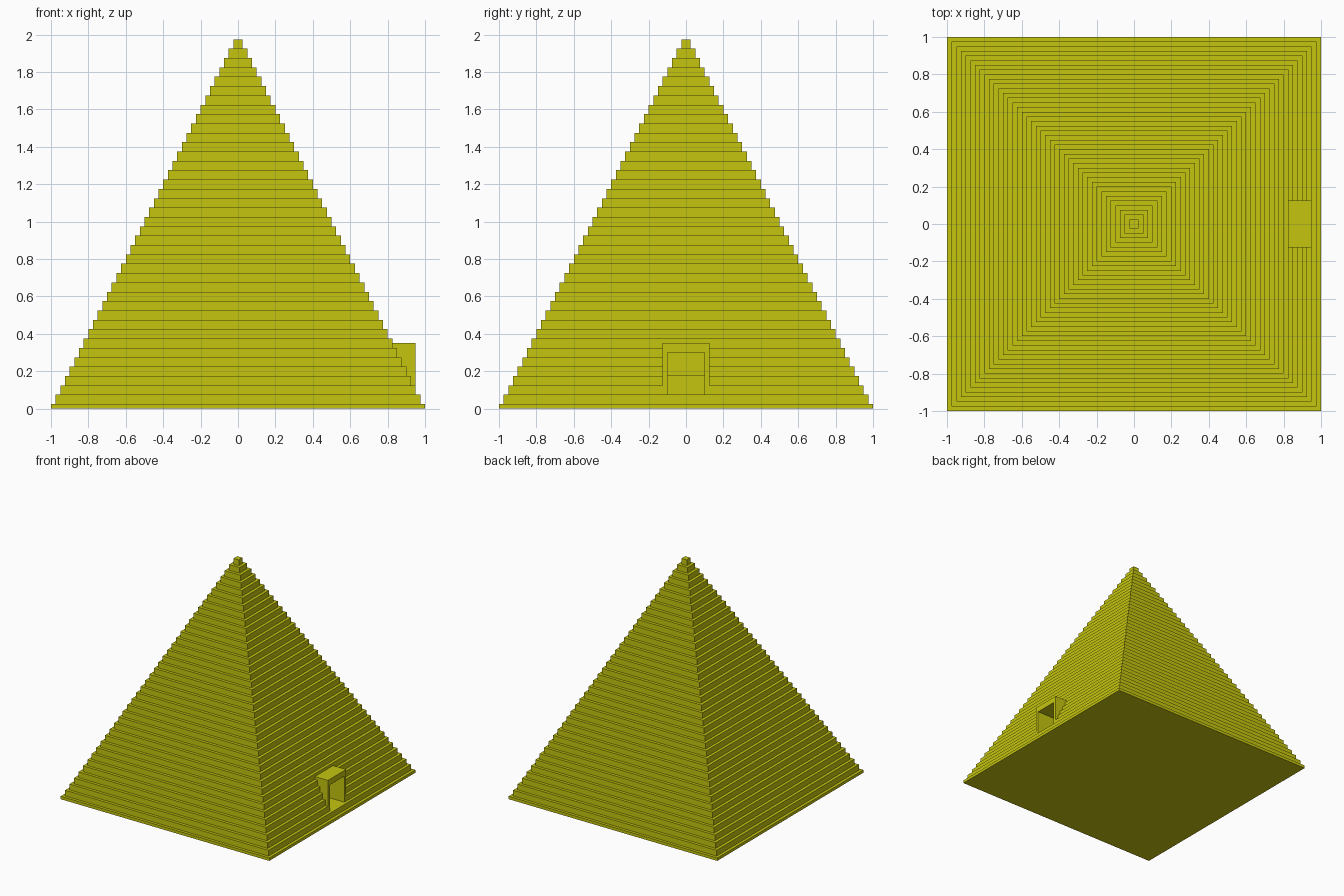
import bpy
import bmesh

cube = bpy.data.objects.get("Cube")
if cube:
    bpy.data.objects.remove(cube, do_unlink=True)

# Single yellow stone colour
STONE = (0.56, 0.56, 0.005, 1.0)
stone = bpy.data.materials.new("yellow stone")
stone.use_nodes = True
stone.diffuse_color = STONE
bsdf = next(n for n in stone.node_tree.nodes if n.type == "BSDF_PRINCIPLED")
bsdf.inputs["Base Color"].default_value = STONE
bsdf.inputs["Roughness"].default_value = 0.8


def make_object(name, bm):
    bmesh.ops.recalc_face_normals(bm, faces=bm.faces)
    mesh = bpy.data.meshes.new(name)
    bm.to_mesh(mesh)
    bm.free()
    mesh.materials.append(stone)
    obj = bpy.data.objects.new(name, mesh)
    bpy.context.collection.objects.link(obj)
    return obj


def prism(name, profile, half_width):
    """Extrude an (x, z) outline along y, centred on y = 0."""
    bm = bmesh.new()
    face = bm.faces.new([bm.verts.new((x, -half_width, z)) for x, z in profile])
    moved = bmesh.ops.extrude_face_region(bm, geom=[face])["geom"]
    bmesh.ops.translate(bm, vec=(0, 2 * half_width, 0),
                        verts=[v for v in moved if isinstance(v, bmesh.types.BMVert)])
    return make_object(name, bm)


def carve(obj, cutter):
    mod = obj.modifiers.new("doorway", "BOOLEAN")
    mod.operation = "DIFFERENCE"
    mod.solver = "EXACT"
    mod.object = cutter
    bpy.context.view_layer.objects.active = obj
    bpy.ops.object.modifier_apply(modifier=mod.name)


# Stepped pyramid: square rings joined into one closed shell
STEPS, RISE, TREAD = 40, 0.05, 0.025
bm = bmesh.new()
rings = []
for i in range(STEPS):
    h = 1.0 - TREAD * i
    for z in (max(0.0, RISE * i - 0.025), RISE * i + 0.025):
        rings.append([bm.verts.new((sx * h, sy * h, z))
                      for sx, sy in ((-1, -1), (1, -1), (1, 1), (-1, 1))])
for low, high in zip(rings, rings[1:]):
    for k in range(4):
        n = (k + 1) % 4
        bm.faces.new((low[k], low[n], high[n], high[k]))
bm.faces.new(rings[0][::-1])
bm.faces.new(rings[-1])
pyramid = make_object("stepped_pyramid", bm)

# Entrance block on the +x side, flush with the second step
portal = prism("entrance_portal",
               [(0.825, 0.125), (0.95, 0.125), (0.95, 0.35), (0.825, 0.35)], 0.125)

# Doorway with a lower passage behind it
cutter = prism("doorway_cutter",
               [(0.55, 0.075), (0.96, 0.075), (0.96, 0.30),
                (0.75, 0.30), (0.75, 0.175), (0.55, 0.175)], 0.10)
cutter.hide_render = True
for part in (pyramid, portal):
    carve(part, cutter)
bpy.data.objects.remove(cutter, do_unlink=True)
